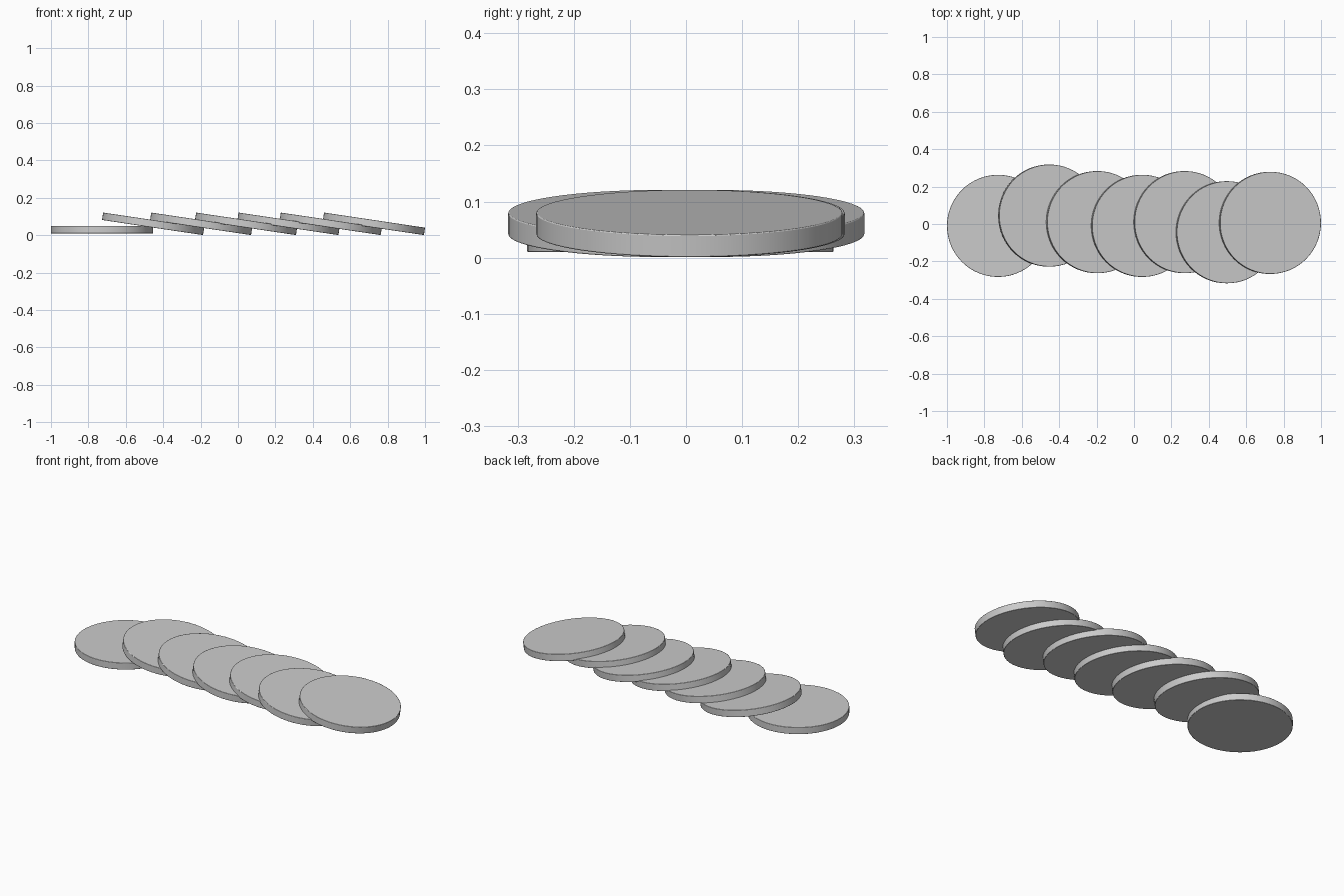
import bpy, math

if "Cube" in bpy.data.objects:
    bpy.data.objects.remove(bpy.data.objects["Cube"])

RADIUS, THICK = 0.273, 0.04
TILT = math.radians(8.5)


def coin(name, x, y, z, tilt):
    """One round disc with a slightly softened rim."""
    bpy.ops.mesh.primitive_cylinder_add(vertices=64, radius=RADIUS, depth=THICK,
                                        location=(x, y, z), rotation=(0, tilt, 0))
    ob = bpy.context.object
    ob.name = name
    bev = ob.modifiers.new("soft_rim", 'BEVEL')
    bev.width = 0.002
    bev.segments = 2
    bpy.ops.object.shade_smooth_by_angle(angle=math.radians(40))


# flat disc at the start of the row
coin("flat_disc", -0.727, -0.01, 0.03, 0)

# leaning discs, each resting on the one before
places = [(-0.454, 0.045), (-0.197, 0.01), (0.043, -0.01),
          (0.270, 0.01), (0.496, -0.044), (0.727, 0.006)]
for i, (x, y) in enumerate(places):
    coin(f"leaning_disc_{i + 1}", x, y, 0.061, TILT)
